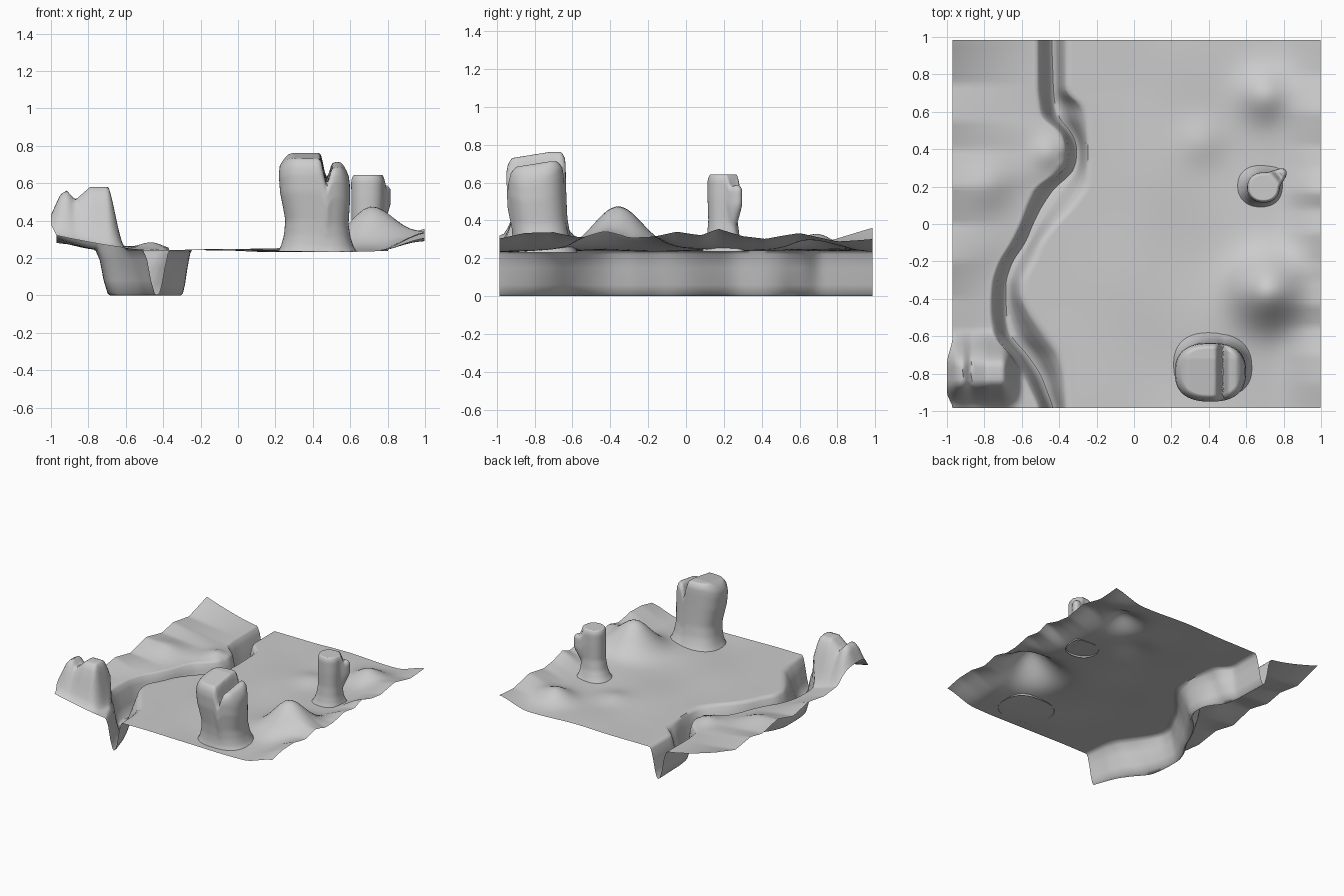
import bpy, bmesh, math

if "Cube" in bpy.data.objects:
    bpy.data.objects.remove(bpy.data.objects["Cube"])


def lerp_table(table, v):
    """Interpolated row of a table keyed on its first column."""
    if v <= table[0][0]:
        return table[0][1:]
    for a, b in zip(table, table[1:]):
        if v <= b[0]:
            t = (v - a[0]) / (b[0] - a[0])
            return tuple(p + (q - p) * t for p, q in zip(a[1:], b[1:]))
    return table[-1][1:]


def step(a, b, v):
    t = max(0.0, min(1.0, (v - a) / (b - a)))
    return t * t * (3 - 2 * t)


def blob(x, y, cx, cy, r, h):
    return h * math.exp(-((x - cx) ** 2 + (y - cy) ** 2) / (r * r))


def make_object(name, bm, angle):
    mesh = bpy.data.meshes.new(name)
    bm.to_mesh(mesh)
    bm.free()
    ob = bpy.data.objects.new(name, mesh)
    bpy.context.collection.objects.link(ob)
    bpy.ops.object.select_all(action='DESELECT')
    ob.select_set(True)
    bpy.context.view_layer.objects.active = ob
    bpy.ops.object.shade_smooth_by_angle(angle=math.radians(angle))
    return ob


def skin(bm, rows, closed=False):
    for a, b in zip(rows, rows[1:]):
        n = len(a)
        for i in range(n if closed else n - 1):
            j = (i + 1) % n
            bm.faces.new((a[i], a[j], b[j], b[i]))


# Canyon path: y, left rim x, bottom x, right rim x
CANYON = [(-.985, -.51, -.43, -.36), (-.8, -.60, -.50, -.37), (-.7, -.66, -.57, -.39),
          (-.6, -.75, -.66, -.46), (-.5, -.77, -.68, -.54), (-.4, -.77, -.685, -.60),
          (-.3, -.76, -.685, -.60), (-.2, -.725, -.65, -.54), (-.1, -.66, -.58, -.50),
          (0, -.61, -.54, -.42), (.1, -.575, -.49, -.32), (.2, -.53, -.42, -.25),
          (.26, -.43, -.34, -.25), (.32, -.38, -.31, -.245), (.42, -.37, -.305, -.245),
          (.5, -.40, -.34, -.25), (.56, -.50, -.40, -.25), (.63, -.51, -.42, -.26),
          (.7, -.52, -.43, -.36), (.985, -.52, -.44, -.36)]
# Canyon section: blend left->bottom (0-1) ->right (1-2), height
SECTION = [(.12, .235), (.35, .19), (.6, .08), (.85, .01), (1, 0), (1.2, .012),
           (1.38, .06), (1.6, .15), (1.82, .222)]
# Height of the right and left borders along y
EDGE_R = [(-.98, .30), (-.85, .33), (-.7, .34), (-.55, .31), (-.43, .33), (-.3, .29),
          (-.2, .30), (-.05, .345), (.08, .33), (.17, .365), (.3, .32), (.42, .30),
          (.6, .33), (.8, .29), (.98, .30)]
EDGE_L = [(-.98, .32), (-.6, .31), (-.4, .29), (-.2, .32), (0, .28), (.2, .33),
          (.4, .29), (.55, .32), (.75, .29), (.98, .36)]
ROCK_TOP = [(-1, .43), (-.95, .54), (-.915, .56), (-.87, .51), (-.79, .58),
            (-.69, .58), (-.6, .48)]


def height(x, y, left, right):
    if x <= left:
        # left plateau rising to its border, with the corner rock
        t = (left - x) / (left + .97)
        z = .245 + (lerp_table(EDGE_L, y)[0] - .245) * min(t, 1) ** 1.3
        z += blob(x, y, -.78, .2, .12, .03) + blob(x, y, -.46, .38, .08, .035)
        m = step(-.595, -.70, x) * step(-.985, -.84, y) * step(-.56, -.76, y)
        return z + (lerp_table(ROCK_TOP, x)[0] - z) * m
    # right plain with hills and a raised border
    z = .243 + (lerp_table(EDGE_R, y)[0] - .243) * step(.74, 1.02, x)
    z += blob(x, y, .72, -.36, .18, .235) + blob(x, y, .70, .69, .13, .085)
    z += blob(x, y, .36, .44, .12, .03)
    z += .008 * math.sin(7 * x + 3 * y) * math.sin(6 * y - 2 * x) * step(right, .2, x)
    return z - blob(x, y, .4, -.85, .25, .012)


# Terrain sheet, with columns that follow the canyon
bm = bmesh.new()
rows = []
NY = 90
for j in range(NY + 1):
    y = -.985 + 1.97 * j / NY
    # average nearby path samples to round its bends
    near = [lerp_table(CANYON, y + d) for d in (-.025, 0, .025)]
    L, B, R = (sum(c) / 3 for c in zip(*near))
    x0 = -.97 - .03 * step(-.985, -.9, y) * step(-.6, -.75, y)
    row = []
    for i in range(29):
        x = x0 + (L - x0) * i / 28
        row.append(bm.verts.new((x, y, height(x, y, L, R))))
    for s, z in SECTION:
        x = L + (B - L) * s if s <= 1 else B + (R - B) * (s - 1)
        row.append(bm.verts.new((x, y, z)))
    for i in range(45):
        x = R + (.998 - R) * i / 44
        row.append(bm.verts.new((x, y, height(x, y, L, R))))
    rows.append(row)
skin(bm, rows)
make_object("canyon_terrain", bm, 60)


def pillar(name, z0, rings, top, knob=(0, 0, 1), power=2.5, n=80):
    """Rock column: rings are (t, cx, cy, rx, ry); top(x, y) gives the cap height.
    knob is (angle, size, width) of a lump growing on the upper side."""
    bm = bmesh.new()
    rows = []

    def ring(t, cx, cy, rx, ry, k=1.0):
        row = []
        for i in range(n):
            a = 2 * math.pi * i / n
            c, s = math.cos(a), math.sin(a)
            r = (abs(c) ** power + abs(s) ** power) ** (-1 / power)
            d = math.atan2(math.sin(a - knob[0]), math.cos(a - knob[0]))
            grow = knob[1] * (.25 + .75 * step(.3, .75, t))
            r *= k * (1 + grow * math.exp(-(d / knob[2]) ** 2))
            x, y = cx + rx * r * c, cy + ry * r * s
            row.append(bm.verts.new((x, y, z0 + (top(x, y) - z0) * t)))
        rows.append(row)

    for j in range(25):
        t = rings[-1][0] * j / 24
        ring(t, *lerp_table(rings, t))
    last = rings[-1][1:]
    for j in range(1, 22):
        ring(1.0, *last, k=.97 * (1 - j / 22))
    skin(bm, rows, closed=True)
    bm.faces.new(rows[-1])
    make_object(name, bm, 60)


# Large split pillar: broad block, narrow cleft, lower finger
def big_top(x, y):
    z = .762 - .05 * step(.44, .49, x) + .16 * min(0, y + .72)
    z -= .05 * step(.54, .61, x) + .03 * step(.30, .22, x)
    return z - .10 * math.exp(-((x - .472) / .02) ** 2)


pillar("split_pillar", .232,
       [(0, .425, -.75, .213, .178), (.06, .424, -.755, .195, .165),
        (.18, .424, -.765, .178, .152), (.34, .422, -.775, .169, .148),
        (.5, .417, -.783, .178, .152), (.65, .412, -.79, .187, .156),
        (.85, .408, -.793, .190, .157), (.95, .408, -.79, .184, .15),
        (.98, .41, -.79, .172, .138)], big_top)


# Small pillar with a side knob
def small_top(x, y):
    d = ((x - .69) * .77 + (y - .195) * .64)
    z = .643 - .055 * step(.09, .12, d)
    return z - .04 * math.exp(-((d - .10) / .014) ** 2)


pillar("small_pillar", .236,
       [(0, .675, .20, .125, .115), (.08, .68, .2, .108, .10),
        (.2, .685, .197, .092, .086), (.4, .69, .195, .082, .077),
        (.7, .692, .195, .086, .081), (.93, .692, .195, .087, .081),
        (.98, .692, .195, .079, .073)],
       small_top, knob=(math.radians(40), .75, .36), power=2.2)
